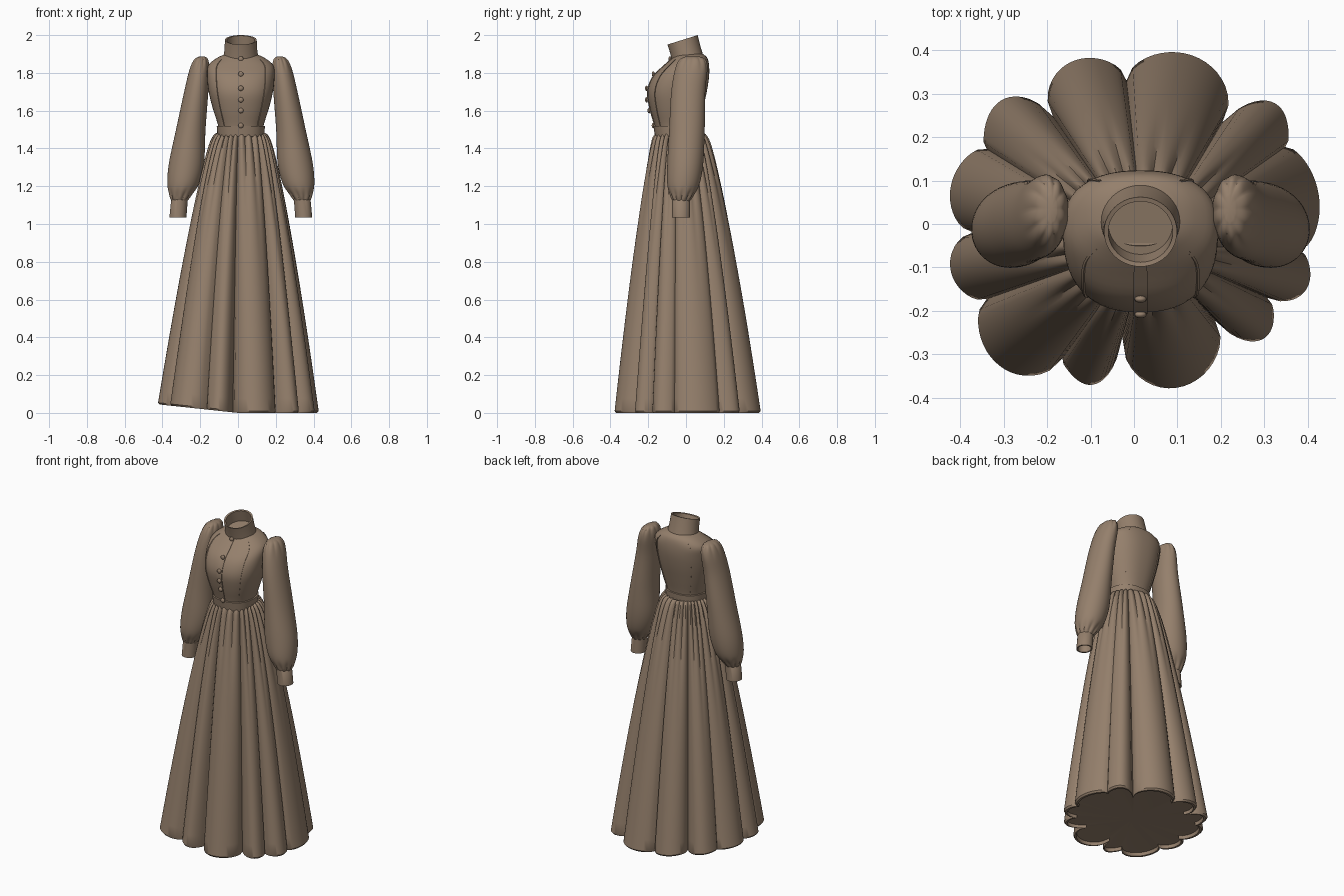
import bpy, bmesh, math
from math import sin, cos, pi, radians
from mathutils import Vector

old = bpy.data.objects.get("Cube")
if old:
    bpy.data.objects.remove(old, do_unlink=True)

AXIS = 0.015          # the garment's centre line sits slightly to its left
cloth = bpy.data.materials.new("brown_cloth")
cloth.use_nodes = True
colour = (0.30, 0.215, 0.15, 1)
cloth.diffuse_color = colour
bsdf = cloth.node_tree.nodes["Principled BSDF"]
bsdf.inputs["Base Color"].default_value = colour
bsdf.inputs["Roughness"].default_value = 0.9


def finish(name, bm, angle=38):
    bmesh.ops.recalc_face_normals(bm, faces=bm.faces)
    mesh = bpy.data.meshes.new(name)
    bm.to_mesh(mesh)
    bm.free()
    mesh.materials.append(cloth)
    obj = bpy.data.objects.new(name, mesh)
    bpy.context.collection.objects.link(obj)
    bpy.ops.object.select_all(action='DESELECT')
    bpy.context.view_layer.objects.active = obj
    obj.select_set(True)
    bpy.ops.object.shade_smooth_by_angle(angle=radians(angle))
    return obj


def loft(name, rings, cap_start=False, cap_end=False):
    """Skin closed rings of points; caps are fans around the ring centre."""
    bm = bmesh.new()
    rows = [[bm.verts.new(p) for p in ring] for ring in rings]
    n = len(rows[0])
    for a, b in zip(rows, rows[1:]):
        for i in range(n):
            j = (i + 1) % n
            bm.faces.new((a[i], a[j], b[j], b[i]))
    for wanted, row in ((cap_start, rows[0]), (cap_end, rows[-1])):
        if wanted:
            mid = bm.verts.new(sum((v.co for v in row), Vector()) / n)
            for i in range(n):
                bm.faces.new((row[i], row[(i + 1) % n], mid))
    return finish(name, bm)


def spline(rows, s):
    """Catmull-Rom through table rows, s running from 0 to 1."""
    k = s * (len(rows) - 1)
    i = min(int(k), len(rows) - 2)
    u = k - i
    quad = zip(rows[max(i - 1, 0)], rows[i], rows[i + 1], rows[min(i + 2, len(rows) - 1)])
    return [b + 0.5 * u * (c - a + u * (2*a - 5*b + 4*c - d + u * (3*(b - c) + d - a)))
            for a, b, c, d in quad]


def spow(v, e):
    return math.copysign(abs(v) ** e, v)


def ellipse(cx, cy, rx, ry, z, tilt=0, n=40):
    return [Vector((cx + rx * cos(2*pi*i/n), cy + ry * sin(2*pi*i/n), z + tilt * sin(2*pi*i/n)))
            for i in range(n)]


# Bodice: height, half width, front y, back y
BODICE = [(1.46, .115, -.155, .065), (1.52, .12, -.165, .07), (1.61, .148, -.19, .09),
          (1.70, .17, -.203, .11), (1.78, .178, -.175, .122), (1.84, .172, -.115, .122),
          (1.88, .125, -.07, .112), (1.90, .08, -.05, .09)]


def bodice_point(angle, s, lift=0):
    z, rx, front, back = spline(BODICE, s)
    ry = (back - front) / 2 + lift
    return Vector((AXIS + (rx + lift) * spow(cos(angle), .85),
                   (front + back) / 2 + ry * spow(sin(angle), .85), z))


loft("bodice", [[bodice_point(2*pi*i/64, k/28) for i in range(64)] for k in range(29)],
     cap_end=True)


def strip(name, angle, half, start, end, lift):
    """Thin raised band running up the bodice surface."""
    bm = bmesh.new()
    rows = []
    for k in range(21):
        s = start + (end - start) * k / 20
        edge = ((-half, -.01), (-half, lift), (half, lift), (half, -.01))
        rows.append([bm.verts.new(bodice_point(angle + d, s, l)) for d, l in edge])
    for a, b in zip(rows, rows[1:]):
        for i in range(3):
            bm.faces.new((a[i], a[i + 1], b[i + 1], b[i]))
    return finish(name, bm)


# Front placket and shaped seams front and back
strip("button_placket", radians(-90), .06, .12, .9, .004)
for side in (-1, 1):
    strip("front_seam", radians(-90 + side * 44), .02, .12, .82, .004)
    strip("back_seam", radians(90 + side * 38), .02, .12, .82, .004)

# Buttons
for z_step in (.145, .27, .36, .46, .6, .83):
    bm = bmesh.new()
    bmesh.ops.create_uvsphere(bm, u_segments=12, v_segments=8, radius=.014)
    bmesh.ops.scale(bm, vec=(1, .6, 1), verts=bm.verts)
    bmesh.ops.translate(bm, vec=bodice_point(-pi/2, z_step, .008), verts=bm.verts)
    finish("button", bm)

# Waistband
loft("waistband", [[bodice_point(2*pi*i/48, s, lift) for i in range(48)]
                   for s, lift in ((.0, .0), (.01, .008), (.14, .008), (.145, -.005))])

# Stand collar, tilted forward, with an inner wall and floor
loft("collar", [ellipse(AXIS, .01, .094, .084, 1.872, .012),
                ellipse(AXIS, -.003, .087, .08, 1.92, .018),
                ellipse(AXIS, -.018, .084, .08, 1.975, .025),
                ellipse(AXIS, -.018, .074, .07, 1.973, .024),
                ellipse(AXIS, 0, .074, .07, 1.91, .016)], cap_end=True)

# Skirt folds: start angle of each hem lobe, radius in the valley, radius at the peak
FOLDS = [(-50, .29, .40), (-29, .35, .425), (-9, .385, .43), (27, .39, .43), (49, .31, .41),
         (93, .33, .40), (127, .31, .42), (153, .38, .43), (183, .37, .435), (207, .38, .45),
         (242, .35, .385), (264, .26, .39)]
STEPS = 18


def skirt_ring(t, z, grow=1):
    spread = max(t, 0) ** .75
    ring = []
    for k, (start, valley, peak) in enumerate(FOLDS):
        end, next_valley, _ = FOLDS[(k + 1) % len(FOLDS)]
        span = (end - start) % 360
        for i in range(STEPS):
            u = i / STEPS
            a = radians(start + span * u)
            floor = valley + (next_valley - valley) * u
            r = floor + (peak - floor) * sin(pi * u) ** .55
            pleats = 3 if span > 25 else 2
            gather = .018 * (1 - t) ** 3 * (abs(sin(pleats * pi * u)) - .6)
            x = (AXIS + (.143 + gather) * cos(a)) * (1 - spread) + r * cos(a) * spread
            y = (-.03 + (.138 + gather) * sin(a)) * (1 - spread) + r * sin(a) * spread
            rise = .045 * max(0, -x / .43) * t * t
            ring.append(Vector((AXIS + (x - AXIS) * grow, (y + .03) * grow - .03, z + rise)))
    return ring


rings = [skirt_ring(0, 1.485, .82), skirt_ring(0, 1.476, .93)]
for k in range(29):
    t = (k / 28) ** 1.3
    rings.append(skirt_ring(t, 1.462 - 1.452 * t))
# Hem turns under to a recessed lining
rings += [skirt_ring(1, 0, .98), skirt_ring(1, 0, .95), skirt_ring(1, .02, .94)]
loft("skirt", rings, cap_end=True)

# Sleeves: height, centre x, half width, centre y, half depth
SLEEVE = [(1.888, .205, .012, .035, .03), (1.872, .21, .036, .035, .065),
          (1.82, .218, .053, .028, .085), (1.70, .236, .064, .012, .09),
          (1.50, .265, .078, .005, .094), (1.32, .288, .093, -.004, .095),
          (1.21, .306, .083, -.014, .085), (1.15, .32, .058, -.022, .06),
          (1.12, .325, .042, -.025, .044)]


def sleeve_ring(side, s):
    z, cx, rx, cy, ry = spline(SLEEVE, s)
    # Gathers fade away from the shoulder and from the cuff
    depth = .13 * max(0, 1 - abs(s - .12) / .16) + .16 * max(0, 1 - abs(s - .9) / .13)
    ring = []
    for i in range(72):
        a = 2 * pi * i / 72
        k = 1 + depth * (abs(sin(a * 5)) - .7)
        ring.append(Vector((AXIS + side * (cx + rx * k * cos(a)), cy + ry * k * sin(a), z)))
    return ring


for side, label in ((1, "left"), (-1, "right")):
    loft(label + "_sleeve", [sleeve_ring(side, k / 40) for k in range(41)],
         cap_start=True, cap_end=True)
    # Cuff with a hollow end
    wrist = [(1.135, .325, .038), (1.128, .325, .044), (1.035, .333, .045),
             (1.035, .333, .037), (1.08, .33, .036)]
    loft(label + "_cuff", [ellipse(AXIS + side * x, -.026, r, r + .003, z, n=28)
                           for z, x, r in wrist], cap_end=True)
